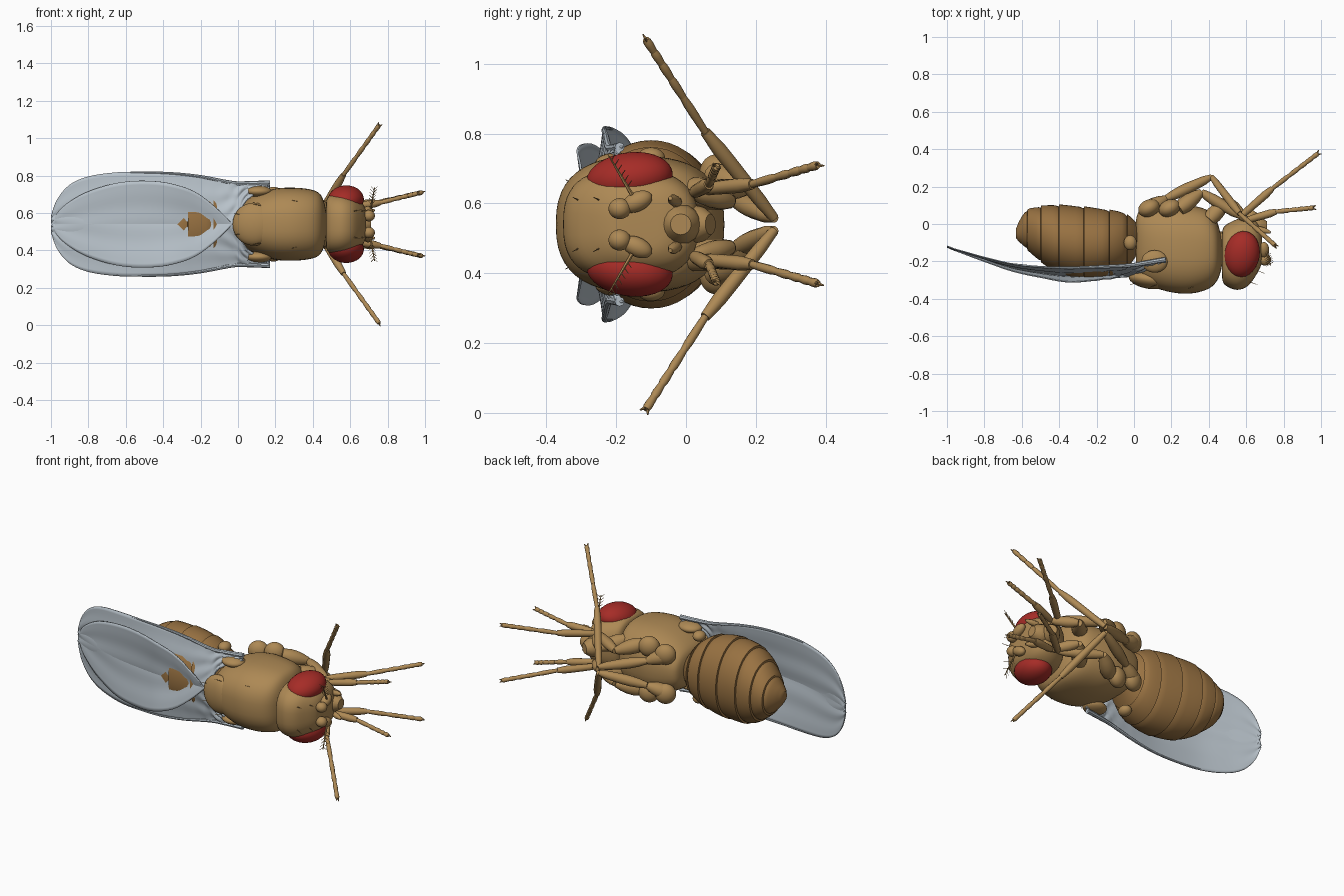
import bpy, bmesh, math, random
from mathutils import Vector, Matrix

if "Cube" in bpy.data.objects:
    bpy.data.objects.remove(bpy.data.objects["Cube"])
random.seed(4)
ZC = 0.54  # symmetry plane of the fly (back faces -y, head towards +x)


def material(name, r, g, b):
    m = bpy.data.materials.new(name)
    m.diffuse_color = (r, g, b, 1)
    m.use_nodes = True
    m.node_tree.nodes["Principled BSDF"].inputs["Base Color"].default_value = m.diffuse_color
    return m


TAN = material("tan", 0.42, 0.25, 0.09)
BROWN = material("brown", 0.32, 0.17, 0.055)
RED = material("red", 0.38, 0.025, 0.02)
GREY = material("wing_grey", 0.48, 0.54, 0.59)


def finish(name, bm, mat, angle=40):
    bmesh.ops.recalc_face_normals(bm, faces=bm.faces[:])
    me = bpy.data.meshes.new(name)
    bm.to_mesh(me)
    bm.free()
    me.materials.append(mat)
    ob = bpy.data.objects.new(name, me)
    bpy.context.collection.objects.link(ob)
    bpy.context.view_layer.objects.active = ob
    bpy.ops.object.select_all(action='DESELECT')
    ob.select_set(True)
    bpy.ops.object.shade_smooth_by_angle(angle=math.radians(angle))
    return ob


def spline(rows, k):
    """Catmull-Rom subdivision of rows of numbers."""
    out = []
    for i in range(len(rows) - 1):
        a, b, c, d = rows[max(i - 1, 0)], rows[i], rows[i + 1], rows[min(i + 2, len(rows) - 1)]
        for j in range(k):
            t = j / k
            out.append([q + t * (r - p) / 2 + t * t * (2 * p - 5 * q + 4 * r - s) / 2
                        + t ** 3 * (3 * q - p - 3 * r + s) / 2 for p, q, r, s in zip(a, b, c, d)])
    return out + [list(rows[-1])]


def skin(bm, rings):
    vs = [[bm.verts.new(p) for p in r] for r in rings]
    n = len(vs[0])
    for a, b in zip(vs, vs[1:]):
        for i in range(n):
            bm.faces.new((a[i], a[(i + 1) % n], b[(i + 1) % n], b[i]))
    bm.faces.new(vs[0])
    bm.faces.new(vs[-1])


def loft(name, rows, mat, power=1.0, n=48, angle=40):
    """Rows are x, back y, belly y, half width."""
    rings = []
    for x, y0, y1, w in rows:
        ring = []
        for i in range(n):
            c, s = math.cos(math.tau * i / n), math.sin(math.tau * i / n)
            c, s = math.copysign(abs(c) ** power, c), math.copysign(abs(s) ** power, s)
            ring.append((x, (y0 + y1) / 2 + c * (y1 - y0) / 2, ZC + s * w))
        rings.append(ring)
    bm = bmesh.new()
    skin(bm, rings)
    return finish(name, bm, mat, angle)


def ball(name, loc, size, mat, rot=(0, 0, 0)):
    bm = bmesh.new()
    bmesh.ops.create_uvsphere(bm, u_segments=28, v_segments=18, radius=1)
    m = Matrix.Translation((loc[0], loc[1], ZC + loc[2]))
    for a, ax in zip(rot, "XYZ"):
        m = m @ Matrix.Rotation(math.radians(a), 4, ax)
    bm.transform(m @ Matrix.Diagonal((*size, 1)))
    return finish(name, bm, mat)


def limb(bm, a, b, radii, n=10):
    """Tapered round segment from a to b with radii spread along it."""
    a, b = Vector(a), Vector(b)
    q = (b - a).to_track_quat('Z', 'Y')
    m = len(radii) - 1
    skin(bm, [[a.lerp(b, k / m) + q @ Vector((r * math.cos(math.tau * i / n), r * math.sin(math.tau * i / n), 0))
               for i in range(n)] for k, r in enumerate(radii)])


# thorax, shield plate and neck
loft("thorax", spline([(.01, -.26, .02, .07), (.03, -.29, .07, .115), (.1, -.335, .095, .16), (.2, -.365, .11, .19),
                       (.3, -.372, .10, .195), (.39, -.35, .075, .185), (.44, -.31, .02, .16),
                       (.465, -.25, -.06, .10), (.472, -.2, -.1, .04)], 4), TAN, 0.8)
ball("scutellum", (.085, -.295, 0), (.115, .052, .115), TAN, (0, 0, -8))
loft("neck", [(.43, -.2, -.04, .07), (.5, -.2, -.04, .07)], TAN)

# abdomen with overlapping ring plates, each with a raised rear lip
abdomen = []
for i, (x, y0, y1, w) in enumerate(spline(
        [(.02, -.16, .0, .08), (-.05, -.24, .055, .17), (-.15, -.28, .075, .222), (-.29, -.288, .092, .236),
         (-.42, -.25, .1, .218), (-.51, -.19, .09, .165), (-.58, -.125, .065, .10), (-.632, -.075, -.025, .03)], 6)):
    lip = 0.005 * (i % 6) / 5 if i < 41 else 0
    abdomen.append((x, y0 - lip, y1 + lip, w + lip))
    if i % 6 == 5 and i < 41:
        abdomen.append((x - .002, y0 + .006, y1 - .006, w - .006))
loft("abdomen", abdomen, BROWN, 0.97, angle=35)

# head
loft("head", spline([(.47, -.28, -.05, .11), (.485, -.325, -.01, .15), (.55, -.352, .025, .16), (.61, -.33, .035, .148),
                     (.655, -.27, .015, .122), (.68, -.22, -.04, .085), (.685, -.19, -.08, .04)], 4), TAN, 0.75)
bm = bmesh.new()
limb(bm, (.60, -.015, ZC), (.71, -.015, ZC), [.045, .055, .058, .05, .03], 16)
limb(bm, (.60, .0, ZC), (.64, .07, ZC), [.05, .055, .05, .03], 16)
finish("proboscis", bm, TAN)

# leg paths: x, y, sideways offset from the middle plane
LEGS = {
    "front": [(.40, .02, .10), (.50, .13, .065), (.60, .02, .09), (.76, .066, .115), (.96, .087, .165)],
    "middle": [(.24, .08, .14), (.36, .17, .10), (.57, .04, .10), (.74, .19, .115), (.985, .378, .17)],
    "hind": [(.06, .07, .12), (.17, .135, .075), (.415, .252, .018), (.565, .055, .265), (.755, -.115, .53)],
}
WING = [(.17, .225, .19, -.19, -.20), (.05, .222, .13, -.21, -.25), (-.03, .225, .0, -.222, -.278),
        (-.2, .258, -.155, -.23, -.30), (-.35, .275, -.215, -.235, -.31), (-.5, .28, -.232, -.23, -.285),
        (-.65, .277, -.22, -.213, -.252), (-.8, .255, -.175, -.178, -.20), (-.9, .21, -.12, -.150, -.163),
        (-.965, .135, -.06, -.132, -.138), (-.998, .05, .01, -.12, -.122)]

for s, side in ((1, "left"), (-1, "right")):
    def P(p):
        return Vector((p[0], p[1], ZC + s * p[2]))

    # eye, haltere and wing hinge
    ball(side + "_eye", (.577, -.162, s * .132), (.095, .126, .074), RED, (s * 8, 0, -10))
    ball(side + "_haltere", (-.02, -.10, s * .19), (.035, .04, .03), TAN)
    ball(side + "_wing_hinge", (.11, -.2, s * .175), (.07, .06, .03), TAN)

    # antenna with feathered bristle
    ball(side + "_antenna_base", (.70, -.19, s * .045), (.032, .032, .03), TAN)
    ball(side + "_antenna_tip", (.695, -.14, s * .065), (.028, .046, .028), TAN, (s * 25, 0, 0))
    bm = bmesh.new()
    a, b = P((.71, -.155, .085)), P((.73, -.22, .195))
    limb(bm, a, b, [.006, .004, .002], 6)
    for k in range(6):
        p = a.lerp(b, .2 + k * .14)
        for d in (-1, 1):
            limb(bm, p, p + Vector((d * .018, d * .012, s * .018)), [.002, .001], 5)
    finish(side + "_arista", bm, TAN)

    # mouth palp
    bm = bmesh.new()
    limb(bm, P((.64, -.02, .06)), P((.73, -.045, .075)), [.012, .016, .016, .006])
    finish(side + "_palp", bm, TAN)

    # legs: coxa, femur, tibia, five foot joints, claws
    for name, path in LEGS.items():
        pts = [P(p) for p in path]
        bm = bmesh.new()
        limb(bm, pts[0], pts[1], [.036, .044, .042, .034, .02], 14)
        limb(bm, pts[1], pts[2], [.018, .026, .030, .030, .027, .024, .014], 14)
        limb(bm, pts[2], pts[3], [.014, .019, .020, .021, .021, .015], 12)
        cuts = [0, .38, .58, .74, .87, 1]
        for u, v in zip(cuts, cuts[1:]):
            limb(bm, pts[3].lerp(pts[4], u), pts[3].lerp(pts[4], v), [.011, .012, .013, .013, .010])
        end = pts[4]
        along = (pts[4] - pts[3]).normalized()
        across = along.cross(Vector((.3, .5, .8))).normalized()
        for d in (-1, 1):
            limb(bm, end - along * .012, end + along * .012 + across * d * .013, [.006, .005, .002], 6)
        finish(f"{side}_{name}_leg", bm, TAN)
    for j, (x, y, z) in enumerate([(.08, .085, .12), (.19, .085, .14)]):
        ball(f"{side}_hip_{j + 1}", (x, y, s * z), (.06, .045, .06), TAN, (0, 0, 25))

    # wing blade with soft pleats and a crumpled root
    bm = bmesh.new()
    grid = []
    for x, zo, zi, yo, yi in spline(WING, 5):
        row = []
        for i in range(25):
            t = i / 24
            root = max(0, (x + .25) / .42)
            y = yo + (yi - yo) * t + .003 * math.sin(t * 19) * math.sin(math.pi * t)
            y += root * .009 * math.sin(x * 75 + t * 14)
            edge = root * .006 * math.sin(x * 110) * (1 - t)
            row.append(bm.verts.new((x, y, ZC + s * (zo + (zi - zo) * t + edge))))
        grid.append(row)
    for r, q in zip(grid, grid[1:]):
        for i in range(24):
            bm.faces.new((r[i], r[i + 1], q[i + 1], q[i]))
    wing = finish(side + "_wing", bm, GREY, 60)
    mod = wing.modifiers.new("thickness", 'SOLIDIFY')
    mod.thickness = .006
    mod.offset = 0

    # thickened leading vein
    bm = bmesh.new()
    edge = [P((x, yo, zo - .004)) for x, zo, zi, yo, yi in spline(WING[:7], 3)]
    for k, (p, q) in enumerate(zip(edge, edge[1:])):
        r = .014 - .011 * k / len(edge)
        limb(bm, p, q, [r, r - .0006], 8)
    finish(side + "_wing_vein", bm, GREY)

    # body bristles
    bm = bmesh.new()
    for x, y, z in [(.02, -.31, .05), (.12, -.325, .10), (.33, -.33, .12), (.62, -.31, .07), (.66, -.25, .07)]:
        d = .04 if x > .5 else -.04
        limb(bm, P((x, y, z)), P((x + d, y - .015, z + .008)), [.002, .0015, .001], 5)
    finish(side + "_bristles", bm, TAN)
